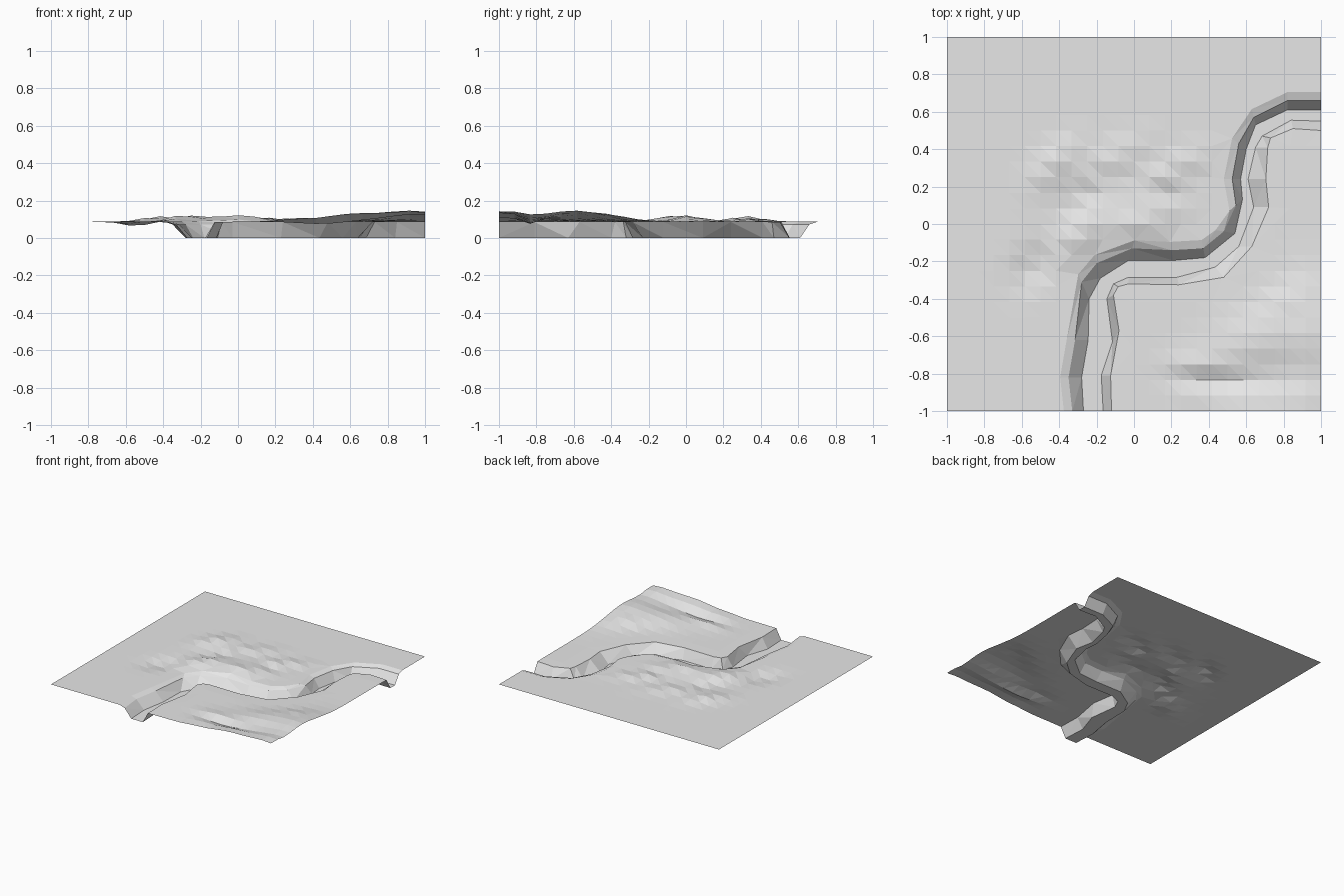
import bpy, bmesh, math
from mathutils import Vector
from mathutils.geometry import delaunay_2d_cdt, intersect_point_line

if "Cube" in bpy.data.objects:
    bpy.data.objects.remove(bpy.data.objects["Cube"])

BASE = 0.087

# River lines, listed from the front edge to the right edge
left_top = [(-.33, -1), (-.35, -.82), (-.315, -.62), (-.28, -.31), (-.2, -.21), (-.01, -.13), (.2, -.14),
            (.37, -.13), (.48, -.04), (.545, .1), (.525, .24), (.56, .43), (.64, .57), (.82, .66), (1, .66)]
left_foot = [(-.27, -1), (-.28, -.82), (-.245, -.62), (-.24, -.4), (-.18, -.29), (-.03, -.195), (.21, -.195),
             (.38, -.18), (.54, -.05), (.58, .13), (.57, .24), (.6, .4), (.65, .53), (.82, .61), (1, .61)]
right_foot = [(-.165, -1), (-.175, -.81), (-.115, -.63), (-.145, -.4), (-.11, -.32), (-.03, -.285), (.23, -.285),
              (.435, -.23), (.56, -.12), (.64, .09), (.61, .24), (.65, .41), (.685, .47), (.84, .555), (1, .55)]
right_top = [(-.12, -1), (-.125, -.81), (-.08, -.57), (-.11, -.38), (-.085, -.335), (-.03, -.32), (.24, -.325),
             (.48, -.285), (.63, -.12), (.72, .09), (.705, .24), (.715, .41), (.73, .46), (.85, .51), (1, .5)]
# Soft shoulder beyond the left bank
shoulder = []
for a, b in zip(left_top, left_foot):
    d = (Vector(a) - Vector(b)).normalized() * .045
    shoulder.append((a[0] + d.x, a[1] + d.y))
shoulder[0], shoulder[-1] = (-.375, -1), (1, .705)

# Hills: x, y, height, long radius, short radius, direction in degrees
hills = [(-.42, .32, .030, .16, .07, 45), (-.12, .33, .022, .20, .07, 35),
         (.20, .27, .024, .20, .06, 33), (-.30, -.06, .034, .20, .08, 45),
         (.02, .02, .036, .20, .09, 20), (-.52, -.22, -.028, .15, .08, 45),
         (-.25, .18, -.016, .18, .05, 40), (.12, .15, -.014, .18, .05, 30),
         (.97, -.62, .050, .30, .20, 90), (.68, -.62, .036, .24, .14, 15),
         (.80, -.42, .018, .16, .07, 30), (.62, -.97, .045, .22, .10, 0),
         (.95, -.98, .042, .20, .12, 0), (.33, -.74, .018, .14, .06, 0),
         (.48, -.84, -.020, .22, .04, -6), (.30, -.95, .016, .10, .06, 0)]


def ground(x, y):
    z = BASE
    for hx, hy, h, ra, rb, deg in hills:
        c, s = math.cos(math.radians(deg)), math.sin(math.radians(deg))
        u, v = ((x - hx) * c + (y - hy) * s) / ra, ((y - hy) * c - (x - hx) * s) / rb
        z += h * math.exp(-u * u - v * v)
    return z


points, heights, edges = [], [], []
lines = [(shoulder, None), (left_top, .072), (left_foot, 0), (right_foot, 0), (right_top, .085)]
segments = []
for line, z in lines:
    start = len(points)
    for x, y in line:
        points.append(Vector((x, y)))
        heights.append(ground(x, y) if z is None else z)
    for i in range(len(line) - 1):
        edges.append((start + i, start + i + 1))
        segments.append((Vector(line[i]), Vector(line[i + 1])))


def near_river(p):
    for a, b in segments:
        q, t = intersect_point_line(p, a, b)
        q = Vector(q[:2]) if 0 <= t <= 1 else (a if t < 0 else b)
        if (p - q).length < .061:
            return True
    return False


# Plain points on a regular grid, kept clear of the river
N = 24
for j in range(N + 1):
    for i in range(N + 1):
        p = Vector((-1 + 2 * i / N, -1 + 2 * j / N))
        if not near_river(p):
            points.append(p)
            heights.append(ground(p.x, p.y))

verts, _, faces, origin, _, _ = delaunay_2d_cdt(points, edges, [], 0, 1e-5)

mesh = bpy.data.meshes.new("river_terrain")
coords = [(v.x, v.y, heights[o[0]] if o else ground(v.x, v.y)) for v, o in zip(verts, origin)]
mesh.from_pydata(coords, [], faces)

# Face everything upward
bm = bmesh.new()
bm.from_mesh(mesh)
bm.normal_update()
bmesh.ops.reverse_faces(bm, faces=[f for f in bm.faces if f.normal.z < 0])
bm.to_mesh(mesh)
bm.free()

stone = bpy.data.materials.new("light_grey_ground")
stone.diffuse_color = (.8, .8, .8, 1)
stone.use_nodes = True
stone.node_tree.nodes["Principled BSDF"].inputs["Base Color"].default_value = stone.diffuse_color
mesh.materials.append(stone)
terrain = bpy.data.objects.new("river_terrain", mesh)
bpy.context.collection.objects.link(terrain)
